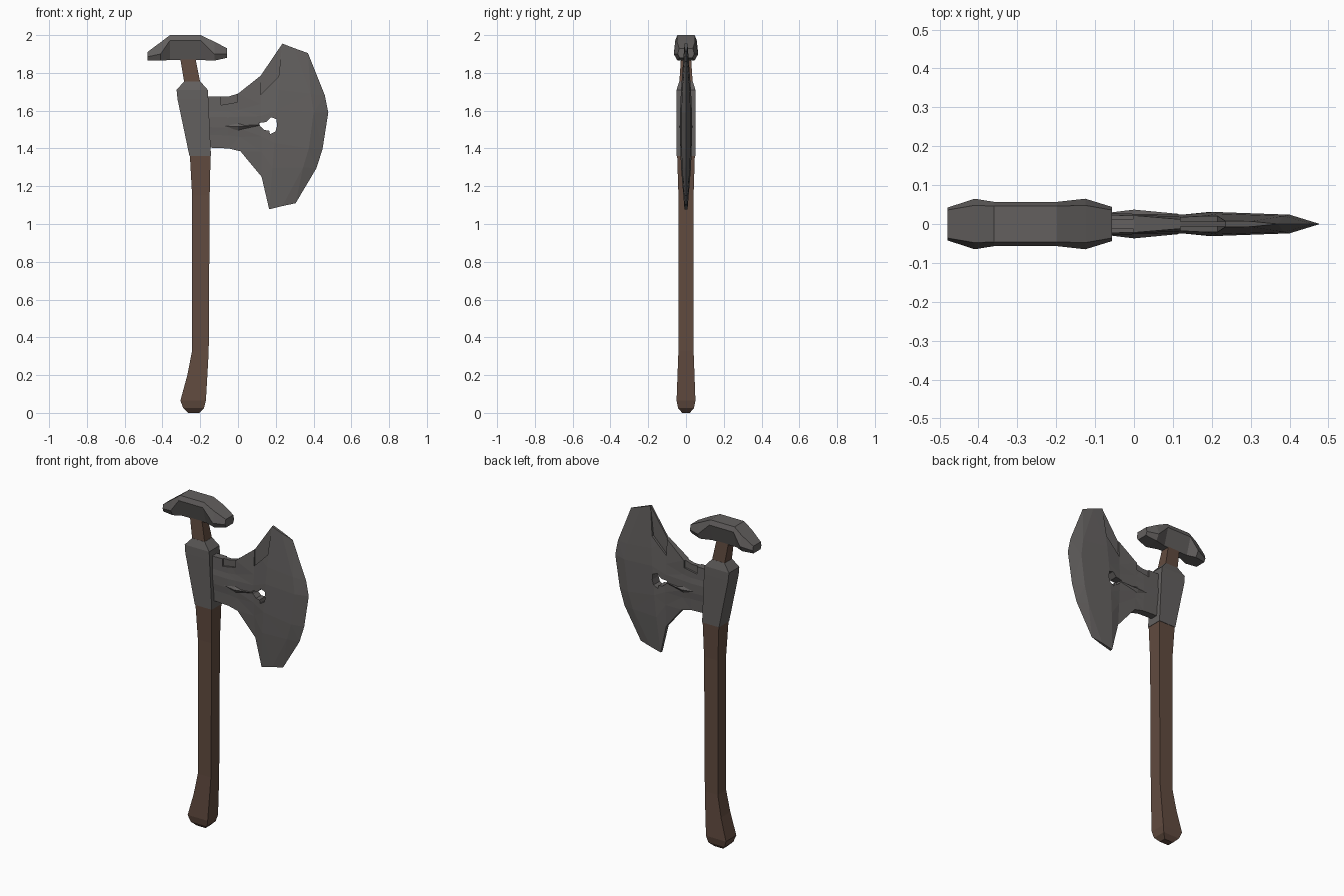
import bpy, bmesh

if "Cube" in bpy.data.objects:
    bpy.data.objects.remove(bpy.data.objects["Cube"])


def material(name, rgb):
    m = bpy.data.materials.new(name)
    m.diffuse_color = (*rgb, 1)
    m.use_nodes = True
    m.node_tree.nodes["Principled BSDF"].inputs["Base Color"].default_value = m.diffuse_color
    return m


WOOD = material("wood", (0.12, 0.07, 0.05))
IRON = material("iron", (0.125, 0.117, 0.114))


def finish(name, bm, mat=None):
    bmesh.ops.remove_doubles(bm, verts=bm.verts, dist=1e-5)
    bmesh.ops.recalc_face_normals(bm, faces=bm.faces)
    me = bpy.data.meshes.new(name)
    bm.to_mesh(me)
    bm.free()
    ob = bpy.data.objects.new(name, me)
    bpy.context.collection.objects.link(ob)
    if mat:
        me.materials.append(mat)
    return ob


def loft(name, rings, mat=None):
    """Skin a list of equal-length point rings and cap both ends."""
    bm = bmesh.new()
    rows = [[bm.verts.new(p) for p in r] for r in rings]
    n = len(rows[0])
    for a, b in zip(rows, rows[1:]):
        for i in range(n):
            j = (i + 1) % n
            bm.faces.new((a[i], a[j], b[j], b[i]))
    bm.faces.new(rows[0])
    bm.faces.new(rows[-1])
    return finish(name, bm, mat)


def shaft(name, sections, mat):
    """Four-sided bar from (z, x left, x right, half depth) sections."""
    return loft(name, [[(l, -d, z), (r, -d, z), (r, d, z), (l, d, z)]
                       for z, l, r, d in sections], mat)


# Wooden handle with swollen grip, and the short neck above the socket
shaft("handle", [(0, -.265, -.205, .02), (.025, -.29, -.18, .042),
                 (.065, -.305, -.17, .05), (.2, -.268, -.162, .045),
                 (.33, -.243, -.155, .04), (1.15, -.243, -.15, .04),
                 (1.37, -.255, -.145, .047)], WOOD)
shaft("upper_neck", [(1.74, -.283, -.198, .036), (1.89, -.308, -.228, .026)], WOOD)

# Iron socket
shaft("socket", [(1.36, -.257, -.143, .049), (1.66, -.32, -.157, .051),
                 (1.71, -.325, -.16, .05), (1.755, -.285, -.2, .036)], IRON)

# Hammer cap: (x, bottom z, widest z, top z, half depth bottom / widest / top)
cap = [(-.48, 1.865, 1.885, 1.91, .034, .042, .036),
       (-.41, 1.865, 1.90, 1.962, .045, .065, .048),
       (-.36, 1.868, 1.972, 2.0, .026, .057, .046),
       (-.198, 1.868, 1.972, 2.0, .026, .057, .046),
       (-.125, 1.865, 1.90, 1.965, .045, .065, .048),
       (-.057, 1.88, 1.90, 1.93, .034, .044, .036)]
loft("hammer_cap", [[(x, -a, zb), (x, -b, zm), (x, -c, zt),
                     (x, c, zt), (x, b, zm), (x, a, zb)]
                    for x, zb, zm, zt, a, b, c in cap], IRON)

# Blade: columns from socket to cutting edge, six points each
FR = (0, .25, .4, .6, .72, 1)


def line(a, b):
    return [(a[0] + (b[0] - a[0]) * f, a[1] + (b[1] - a[1]) * f) for f in FR]


columns = [  # points, thickness at the ends, thickness in the middle
    (line((-.17, 1.405), (-.17, 1.675)), .022, .028),
    (line((-.05, 1.40), (-.05, 1.675)), .022, .028),
    (line((.013, 1.385), (0, 1.69)), .022, .026),
    (line((.125, 1.25), (.12, 1.785)), .012, .024),
    (line((.165, 1.078), (.235, 1.955)), .008, .031),
    ([(.235, 1.095), (.345, 1.30), (.375, 1.40), (.40, 1.59), (.385, 1.69),
      (.30, 1.93)], .007, .024),
    ([(.305, 1.11), (.415, 1.295), (.447, 1.395), (.478, 1.59), (.46, 1.68),
      (.37, 1.905)], 0, 0)]
rings = []
for pts, te, tm in columns[:-1]:
    t = [te, tm * .85, tm, tm, tm * .85, te]
    rings.append([(x, -d, z) for (x, z), d in zip(pts, t)] +
                 [(x, d, z) for (x, z), d in reversed(list(zip(pts, t)))])
bm = bmesh.new()
rows = [[bm.verts.new(p) for p in r] for r in rings]
edge = [bm.verts.new((x, 0, z)) for x, z in columns[-1][0]]
rows.append(edge + edge[::-1])
for a, b in zip(rows, rows[1:]):
    for i in range(12):
        j = (i + 1) % 12
        quad = list(dict.fromkeys((a[i], a[j], b[j], b[i])))
        bm.faces.new(quad)
bm.faces.new(rows[0])
bmesh.ops.triangulate(bm, faces=[f for f in bm.faces if len(f.verts) == 4])
blade = finish("blade", bm, IRON)


def cut(target, outline, y0, y1):
    """Subtract a prism with an XZ outline between two depths."""
    c = loft("cutter", [[(x, y, z) for x, z in outline] for y in (y0, y1)])
    c.hide_render = True
    mod = target.modifiers.new("cut", 'BOOLEAN')
    mod.operation, mod.solver, mod.object = 'DIFFERENCE', 'EXACT', c
    bpy.context.view_layer.objects.active = target
    bpy.ops.object.modifier_apply(modifier=mod.name)
    bpy.data.objects.remove(c)


# Ragged hole through the blade, and chipped steps along its upper rim
cut(blade, [(.11, 1.535), (.15, 1.54), (.175, 1.565), (.203, 1.555), (.207, 1.52),
            (.198, 1.49), (.17, 1.475), (.165, 1.495), (.14, 1.497), (.12, 1.515)],
    -.1, .1)
for s in (-1, 1):
    cut(blade, [(-.09, 1.63), (-.003, 1.645), (-.003, 1.75), (-.09, 1.75)],
        s * .012, s * .1)
    cut(blade, [(.12, 1.685), (.215, 1.78), (.237, 1.98), (.12, 1.98)],
        s * .006, s * .1)

# Raised rib on each face, tapering toward the hole
for side, s in (("front", -1), ("back", 1)):
    loft("rib_" + side, [[(x, 0, z - h), (x, s * d, z), (x, 0, z + h)]
                         for x, z, h, d in ((-.09, 1.52, .05, .026),
                                            (0, 1.515, .06, .037),
                                            (.115, 1.525, .012, .026))], IRON)
